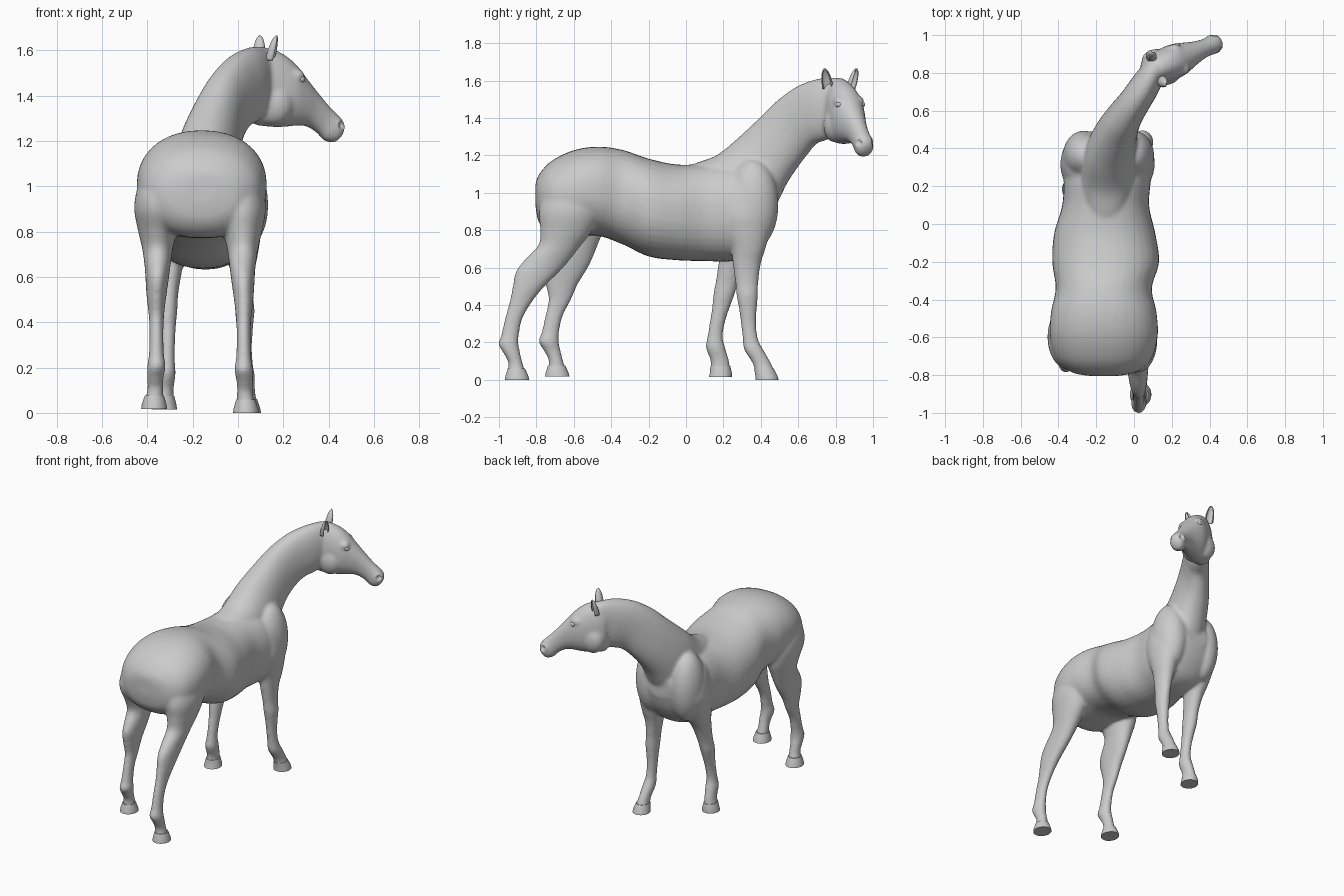
import bpy, bmesh
from math import sin, cos, pi, radians, copysign
from mathutils import Vector as V

if "Cube" in bpy.data.objects:
    bpy.data.objects.remove(bpy.data.objects["Cube"])

SEG = 36


def new_object(name, bm):
    bmesh.ops.recalc_face_normals(bm, faces=bm.faces)
    me = bpy.data.meshes.new(name)
    bm.to_mesh(me)
    bm.free()
    ob = bpy.data.objects.new(name, me)
    bpy.context.collection.objects.link(ob)
    return ob


def activate(ob):
    bpy.ops.object.select_all(action='DESELECT')
    ob.select_set(True)
    bpy.context.view_layer.objects.active = ob


def ring(a, b, half, side, e=0.9):
    # rounded section reaching from point b to point a, "half" wide along side
    c, u, s = (a + b) / 2, (a - b) / 2, side * half
    out = []
    for i in range(SEG):
        t = 2 * pi * i / SEG
        out.append(c + u * copysign(abs(sin(t)) ** e, sin(t)) + s * copysign(abs(cos(t)) ** e, cos(t)))
    return out


def loft(name, rings, sub=8):
    # smooth curve through the sections, closed at both ends
    full = []
    n = len(rings)
    for i in range(n - 1):
        p0, p1, p2, p3 = (rings[max(0, min(n - 1, i + k))] for k in (-1, 0, 1, 2))
        for j in range(sub):
            t = j / sub
            full.append([0.5 * (2 * b + (c - a) * t + (2 * a - 5 * b + 4 * c - d) * t * t
                                + (3 * b - a - 3 * c + d) * t ** 3)
                         for a, b, c, d in zip(p0, p1, p2, p3)])
    full.append(rings[-1])
    bm = bmesh.new()
    vs = [[bm.verts.new(p) for p in r] for r in full]
    for r, q in zip(vs, vs[1:]):
        for i in range(SEG):
            k = (i + 1) % SEG
            bm.faces.new((r[i], r[k], q[k], q[i]))
    bm.faces.new(vs[0])
    bm.faces.new(vs[-1])
    return new_object(name, bm)


def ball(name, centre, radii):
    bm = bmesh.new()
    bmesh.ops.create_uvsphere(bm, u_segments=32, v_segments=20, radius=1)
    for v in bm.verts:
        v.co = V(centre) + V([v.co[i] * radii[i] for i in range(3)])
    return new_object(name, bm)


X = V((1, 0, 0))
parts = []

# Trunk: y, bottom z, top z, centre x, half width
trunk = [(-.805, .93, 1.05, -.16, .07), (-.785, .84, 1.10, -.16, .17), (-.72, .78, 1.17, -.16, .25),
         (-.60, .77, 1.228, -.16, .285), (-.47, .77, 1.247, -.16, .28), (-.34, .725, 1.23, -.16, .255),
         (-.20, .66, 1.183, -.15, .283), (-.05, .64, 1.152, -.155, .268), (.10, .635, 1.155, -.15, .23),
         (.25, .635, 1.16, -.14, .23), (.37, .67, 1.12, -.135, .215), (.45, .77, 1.09, -.13, .165),
         (.49, .88, 1.03, -.13, .09)]
parts.append(loft("trunk", [ring(V((x, y, t)), V((x, y, b)), w, X) for y, b, t, x, w in trunk]))

# Neck: crest point, throat point, half width, turn in degrees
neck = [((-.15, -.06, 1.12), (-.14, .30, .75), .14, 0), ((-.15, .06, 1.162), (-.13, .42, .85), .15, 0),
        ((-.15, .17, 1.205), (-.11, .49, .95), .148, 0),
        ((-.15, .28, 1.295), (-.09, .54, 1.05), .13, 5), ((-.12, .40, 1.405), (-.06, .59, 1.13), .11, 15),
        ((-.08, .50, 1.50), (-.02, .64, 1.20), .094, 25), ((-.02, .61, 1.575), (.03, .69, 1.26), .084, 35),
        ((.05, .72, 1.612), (.08, .76, 1.29), .08, 45), ((.11, .82, 1.615), (.13, .82, 1.36), .066, 55),
        ((.16, .85, 1.59), (.16, .85, 1.42), .04, 60)]
parts.append(loft("neck", [ring(V(a), V(b), w, V((cos(radians(t)), -sin(radians(t)), 0)))
                           for a, b, w, t in neck]))

# Head: placed along its own heading, turned towards +x
AHEAD, SIDE = V((.917, .399, 0)), V((.399, -.917, 0))


def on_head(d, z, s=0):
    return V((.106, .815, z)) + AHEAD * d + SIDE * s


head = [(-.04, 1.57, -.065, 1.34, .055), (.02, 1.61, -.045, 1.278, .08), (.09, 1.588, .04, 1.262, .09),
        (.15, 1.545, .11, 1.262, .09), (.20, 1.488, .17, 1.268, .076), (.26, 1.42, .22, 1.262, .058),
        (.32, 1.355, .27, 1.232, .048), (.36, 1.318, .30, 1.202, .05), (.388, 1.285, .345, 1.193, .045),
        (.393, 1.255, .378, 1.22, .022)]
parts.append(loft("head", [ring(on_head(a, b), on_head(c, d), w, SIDE) for a, b, c, d, w in head]))
for s in (-1, 1):
    parts.append(ball("cheek", on_head(.04, 1.365, s * .042), (.085, .058, .095)))
    parts.append(ball("brow", on_head(.14, 1.488, s * .054), (.04, .034, .03)))
    parts.append(ball("nostril_rim", on_head(.352, 1.268, s * .032), (.027, .023, .03)))

# Shoulder muscles
for x in (-.005, -.265):
    parts.append(ball("shoulder", (x, .36, .94), (.112, .135, .24)))

# Legs: z, back y, front y, centre x, half width (right side)
hind = [(.03, -.955, -.855, .035, .043), (.09, -.95, -.873, .03, .035), (.14, -.975, -.885, .03, .037),
        (.19, -1.003, -.895, .025, .041), (.24, -.988, -.893, .025, .034), (.33, -.968, -.873, .025, .031),
        (.42, -.943, -.82, .025, .034), (.50, -.927, -.755, .025, .043), (.58, -.91, -.675, .022, .051),
        (.64, -.865, -.622, .02, .057), (.72, -.79, -.56, .02, .068), (.80, -.78, -.50, .02, .086),
        (.90, -.785, -.45, .018, .105), (1.0, -.755, -.44, .005, .1), (1.1, -.68, -.48, -.03, .07)]
fore = [(.03, .372, .48, .045, .045), (.09, .355, .455, .04, .036), (.16, .311, .415, .035, .04),
        (.22, .303, .385, .032, .033), (.30, .293, .376, .03, .032), (.38, .283, .379, .03, .037),
        (.45, .27, .385, .03, .043), (.52, .263, .387, .025, .042), (.62, .25, .40, .02, .053),
        (.70, .24, .425, .02, .068), (.80, .20, .45, .02, .083), (.90, .18, .46, .02, .088),
        (1.05, .20, .44, -.01, .085), (1.15, .25, .38, -.06, .04)]
hind_hoof = [(0, -.968, -.838, .035, .057), (.018, -.966, -.842, .035, .055), (.06, -.953, -.86, .034, .042)]
fore_hoof = [(0, .372, .495, .045, .056), (.018, .372, .491, .045, .054), (.06, .364, .47, .043, .042)]


def right_leg(z, x):
    return z, 0, x


def left_hind(z, x):
    return z + .018 * max(0, 1 - z), .215 * min(1, max(0, (.95 - z) / .55)), -.335 - x


def left_fore(z, x):
    return z + .015 * max(0, 1 - z), min(0, -.25 + .28 * z), -.28 - x


def limb(name, table, place, sub=6):
    rings = []
    for z, back, front, x, w in table:
        z2, dy, x2 = place(z, x)
        rings.append(ring(V((x2, front + dy, z2)), V((x2, back + dy, z2)), w, X, 1))
    return loft(name, rings, sub)


for label, leg, hoof, place in (("right_hind", hind, hind_hoof, right_leg), ("left_hind", hind, hind_hoof, left_hind),
                                ("right_front", fore, fore_hoof, right_leg), ("left_front", fore, fore_hoof, left_fore)):
    parts.append(limb(label + "_leg", leg, place))
    ob = limb(label + "_hoof", hoof, place, 1)
    activate(ob)
    bpy.ops.object.shade_smooth_by_angle(angle=radians(40))

# Blend the parts into one smooth body
bpy.ops.object.select_all(action='DESELECT')
for p in parts:
    p.select_set(True)
body = parts[0]
bpy.context.view_layer.objects.active = body
bpy.ops.object.join()
body.name = "horse_body"
m = body.modifiers.new("blend", 'REMESH')
m.mode = 'VOXEL'
m.voxel_size = .009
m = body.modifiers.new("soften", 'SMOOTH')
m.factor = .5
m.iterations = 14
for name in ("blend", "soften"):
    bpy.ops.object.modifier_apply(modifier=name)

# Nostril dents
for s in (-1, 1):
    c = on_head(.368, 1.27, s * .048)
    for v in body.data.vertices:
        f = 1 - (v.co - c).length / .022
        if f > 0:
            v.co += (SIDE * -s - AHEAD * .4) * .016 * min(1, f * 1.6)
bpy.ops.object.shade_smooth_by_angle(angle=radians(60))

# Eyes and cupped ears
for s, label in ((-1, "left"), (1, "right")):
    eye = ball(label + "_eye", on_head(.158, 1.472, s * .066), (.019, .019, .016))
    activate(eye)
    bpy.ops.object.shade_smooth_by_angle(angle=radians(60))
    base, tip = on_head(.012, 1.555, s * .066), on_head(.03, 1.664, s * .092)
    face = (AHEAD + SIDE * s * .6).normalized()
    across = face.cross(V((0, 0, 1)))
    bm = bmesh.new()
    rows = []
    for i in range(11):
        t = i / 10
        r = .003 + .031 * (1 - t) ** .7 * (.75 + .8 * t)
        rows.append([bm.verts.new(base.lerp(tip, t) - face * r * .8 * cos(a) + across * r * sin(a))
                     for a in (radians(-125 + 250 * j / 14) for j in range(15))])
    for p, q in zip(rows, rows[1:]):
        for j in range(14):
            bm.faces.new((p[j], p[j + 1], q[j + 1], q[j]))
    ear = new_object(label + "_ear", bm)
    m = ear.modifiers.new("thickness", 'SOLIDIFY')
    m.thickness = .005
    m.offset = 0
    activate(ear)
    bpy.ops.object.shade_smooth_by_angle(angle=radians(50))
